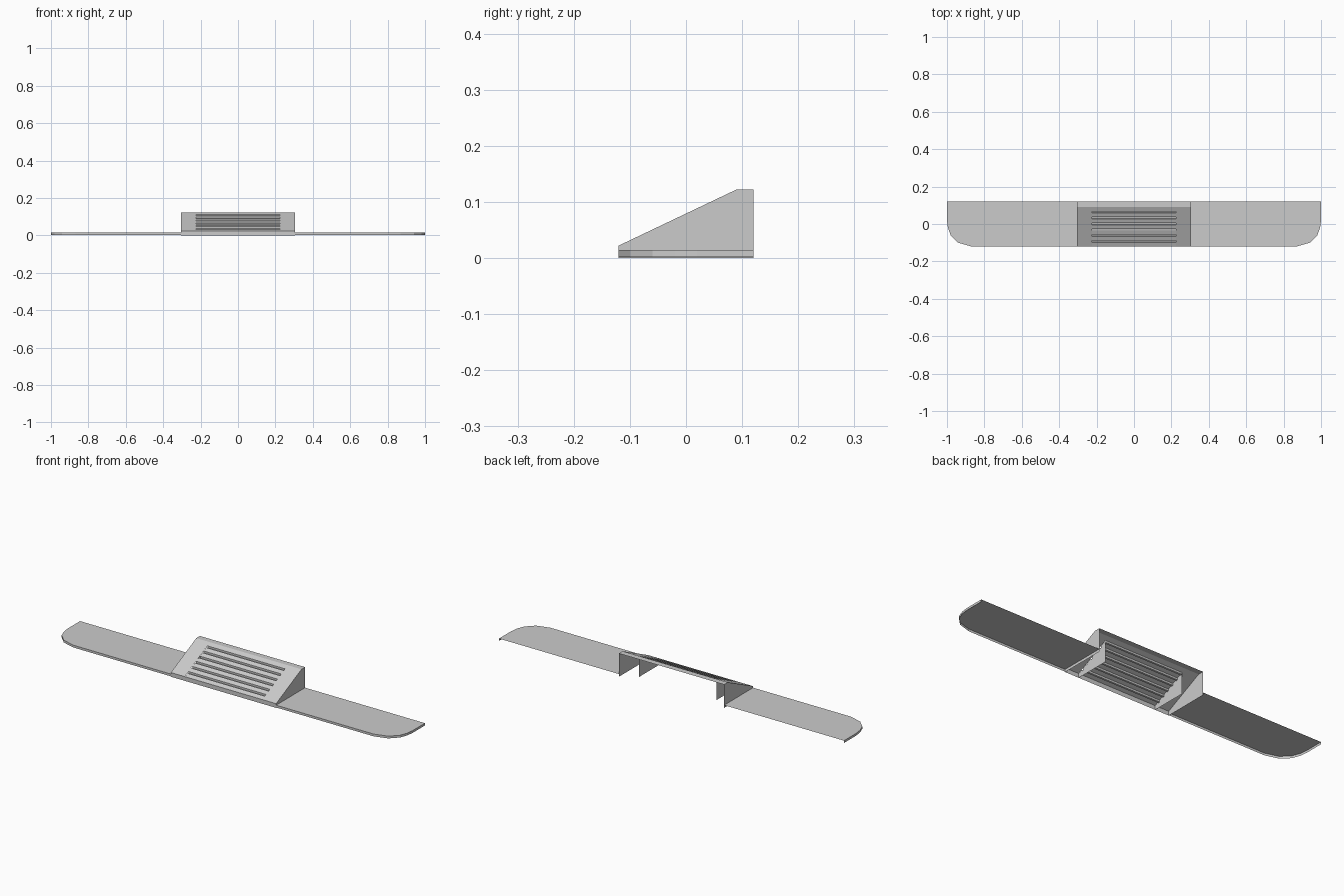
import bpy, bmesh

if "Cube" in bpy.data.objects:
    bpy.data.objects.remove(bpy.data.objects["Cube"])

HW, VW = 0.305, 0.225            # half widths: housing, vent opening
YF, YB, YS, YV = -0.12, 0.12, 0.09, 0.068
PLATE_Z, LIP_Z = 0.014, 0.002


def slope(y):
    return 0.022 + (y - YF) * 0.1 / (YS - YF)


def make(name, polys):
    bm = bmesh.new()
    for p in polys:
        bm.faces.new([bm.verts.new(v) for v in p])
    bmesh.ops.remove_doubles(bm, verts=bm.verts, dist=1e-5)
    me = bpy.data.meshes.new(name)
    bm.to_mesh(me)
    bm.free()
    ob = bpy.data.objects.new(name, me)
    bpy.context.collection.objects.link(ob)
    return ob


def strip(profile, x0, x1):
    """Sweep a (y, z) profile across x."""
    return [[(x0, *a), (x1, *a), (x1, *b), (x0, *b)]
            for a, b in zip(profile, profile[1:])]


def mirror(polys):
    return polys + [[(-x, y, z) for x, y, z in reversed(p)] for p in polys]


# Flat wings with rounded front corners and a thin lip along front and ends
edge = [(HW, YF), (0.87, YF), (0.94, -0.1), (0.98, -0.06), (0.995, -0.02),
        (1.0, 0.02), (1.0, YB)]
wing = [[(x, y, PLATE_Z) for x, y in edge + [(HW, YB)]]]
wing += [[(*a, LIP_Z), (*b, LIP_Z), (*b, PLATE_Z), (*a, PLATE_Z)]
         for a, b in zip(edge, edge[1:])]
make("wing_plates", mirror(wing))

# Wedge housing: outer walls, sloped frame beside the vent, flat top
wall = [(YF, 0), (YB, 0), (YB, 0.122), (YS, 0.122), (YF, 0.022)]
frame = [[(HW, y, z) for y, z in wall]]
frame += strip([(YF, 0), (YF, 0.022), (YV, slope(YV))], VW, HW)
frame = mirror(frame)
frame += strip([(YV, slope(YV)), (YS, 0.122), (YB, 0.122)], -HW, HW)
make("vent_housing", frame)

# Louvre profile: six sloping slats, each ending in a ledge and a small drop
n = 6
step = (YV - YF) / n
louvre = [(YF, 0), (YF, slope(YF))]
for i in range(n):
    y = YF + i * step
    louvre += [(y + step * 0.7, slope(y + step * 0.7) - 0.001),
               (y + step * 0.76, slope(y) + 0.003),
               (y + step, slope(y) + 0.005),
               (y + step, slope(y + step))]
make("louvre_slats", strip(louvre, -VW, VW))

# Inner side walls, their top edge following the slats
make("vent_side_walls", mirror([[(VW, y, z) for y, z in louvre + [(YV, 0)]]]))
